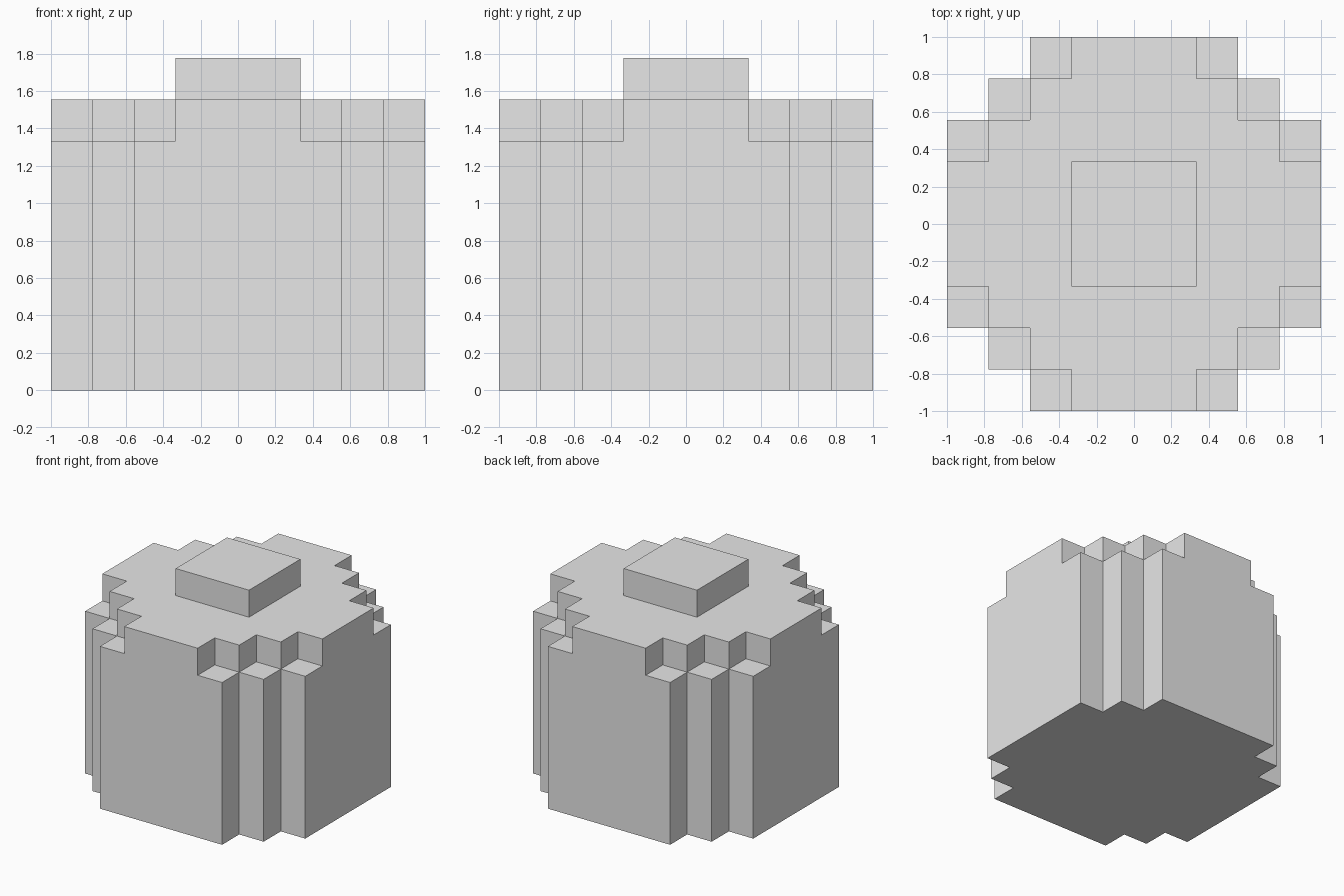
import bpy
import bmesh

cube = bpy.data.objects.get("Cube")
if cube:
    bpy.data.objects.remove(cube, do_unlink=True)

UNIT = 2 / 9   # one block of the nine by nine plan

# Plain grey material
grey = bpy.data.materials.new("light grey")
grey.use_nodes = True
colour = (0.8, 0.8, 0.8, 1)
grey.diffuse_color = colour
grey.node_tree.nodes["Principled BSDF"].inputs["Base Color"].default_value = colour


def block(face):
    """Block steps of a face away from the centre, along x and y."""
    c = face.calc_center_median()
    return round(abs(c.x) / UNIT), round(abs(c.y) / UNIT)


def raise_faces(bm, faces, blocks, keep=False):
    """Extrude faces straight up and return the new top faces."""
    geom = bmesh.ops.extrude_face_region(bm, geom=faces, use_keep_orig=keep)["geom"]
    verts = [g for g in geom if isinstance(g, bmesh.types.BMVert)]
    bmesh.ops.translate(bm, verts=verts, vec=(0, 0, blocks * UNIT))
    if not keep:
        leftover = [f for f in faces if f.is_valid]
        if leftover:
            bmesh.ops.delete(bm, geom=leftover, context='FACES_ONLY')
    return [g for g in geom if isinstance(g, bmesh.types.BMFace)]


# Base plan: a block grid with stepped corners
bm = bmesh.new()
bmesh.ops.create_grid(bm, x_segments=9, y_segments=9, size=1)
corners = [f for f in bm.faces if sum(block(f)) > 6]
bmesh.ops.delete(bm, geom=corners, context='FACES')

# Main body, then the narrower top layer, then the centre knob
top = raise_faces(bm, bm.faces[:], 6, keep=True)
top = raise_faces(bm, [f for f in top if sum(block(f)) < 6], 1)
raise_faces(bm, [f for f in top if max(block(f)) < 2], 1)

# Merge the flat block faces into large clean ones
bmesh.ops.recalc_face_normals(bm, faces=bm.faces[:])
bmesh.ops.dissolve_limit(bm, angle_limit=0.01, verts=bm.verts[:], edges=bm.edges[:])

mesh = bpy.data.meshes.new("stepped_block_body")
bm.to_mesh(mesh)
bm.free()
mesh.materials.append(grey)
body = bpy.data.objects.new("stepped_block_body", mesh)
bpy.context.collection.objects.link(body)
